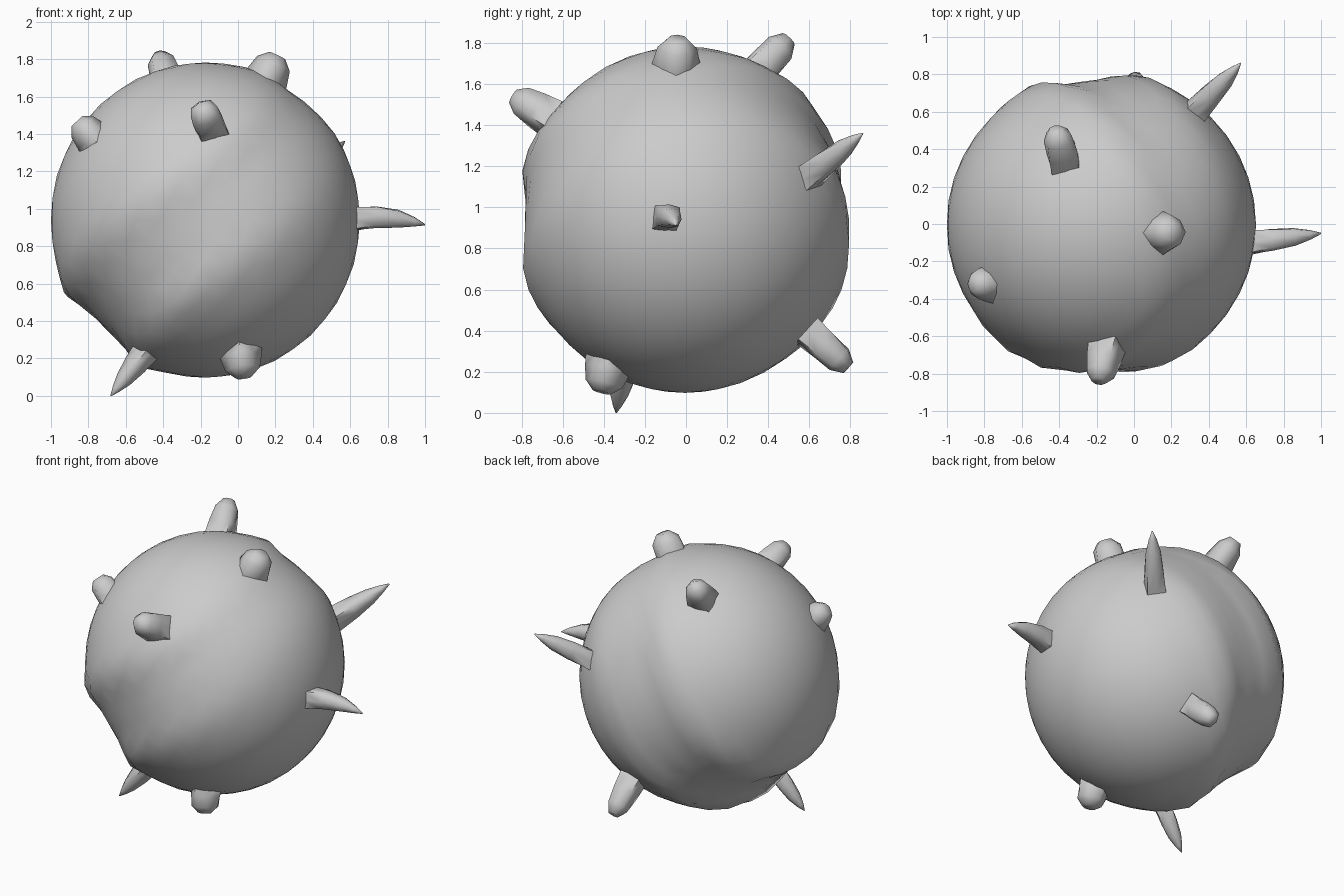
import bpy, bmesh, math
from mathutils import Vector

if "Cube" in bpy.data.objects:
    bpy.data.objects.remove(bpy.data.objects["Cube"])


def finish(bm, name, angle):
    bmesh.ops.recalc_face_normals(bm, faces=bm.faces)
    me = bpy.data.meshes.new(name)
    bm.to_mesh(me)
    bm.free()
    ob = bpy.data.objects.new(name, me)
    bpy.context.collection.objects.link(ob)
    bpy.ops.object.select_all(action='DESELECT')
    ob.select_set(True)
    bpy.context.view_layer.objects.active = ob
    bpy.ops.object.shade_smooth_by_angle(angle=math.radians(angle))
    return ob


# Round body with a shallow band: tilted across the front, steeper on the back,
# fading out on the right
center = Vector((-0.175, -0.005, 0.94))
size = Vector((0.825, 0.815, 0.84))
front_axis = Vector((-0.55, 0, 0.83))
back_axis = Vector((-0.88, 0, 0.47))
bm = bmesh.new()
bmesh.ops.create_icosphere(bm, subdivisions=4, radius=1)
for v in bm.verts:
    d = v.co.normalized()
    k = (d.y + 1) / 2
    axis = front_axis.lerp(back_axis, k).normalized()
    h = abs(d.dot(axis) - 0.1 * k * k)
    s = min(1, max(0, (0.32 - h) / 0.2))
    fade = min(1, max(0, 0.85 - 0.95 * d.x))
    rim = 0.022 * fade * math.exp(-((h - 0.34) / 0.09) ** 2)
    r = 1.003 - 0.055 * fade * s * s * (3 - 2 * s) + rim
    v.co = center + Vector(d[i] * size[i] for i in range(3)) * r
    v.co.x = max(v.co.x, -1)
finish(bm, "body", 60)


# Horn: square at the root, turning round towards the tip
def horn(name, root, tip, radius, corner, sharp=False, bend=(0, 0, 0)):
    root, tip, bend = Vector(root), Vector(tip), Vector(bend)
    ax = (tip - root).normalized()
    root = root - ax * 0.03
    u = Vector(corner)
    u = (u - ax * u.dot(ax)).normalized()
    w = ax.cross(u)
    if sharp:
        rings = [(0, 1, 0), (0.35, 0.84, 0.4), (0.65, 0.6, 0.8), (0.86, 0.3, 1), (1, 0.04, 1)]
    else:
        rings = [(0, 1, 0), (0.4, 0.9, 0.4), (0.78, 0.74, 0.8), (1, 0.36, 1)]
    bm = bmesh.new()
    loops = []
    for t, s, rnd in rings:
        c = root.lerp(tip, t) + bend * (4 * t * (1 - t))
        ring = []
        for i in range(8):
            a = i * math.pi / 4
            k = 1 if i % 2 == 0 else 0.707 + 0.293 * rnd
            ring.append(bm.verts.new(c + (u * math.cos(a) + w * math.sin(a)) * radius * s * k))
        loops.append(ring)
    for a, b in zip(loops, loops[1:]):
        for i in range(8):
            j = (i + 1) % 8
            bm.faces.new((a[i], a[j], b[j], b[i]))
    bm.faces.new(loops[0])
    bm.faces.new(loops[-1])
    finish(bm, name, 80)


# Blunt horns
horn("horn_top_back", (-0.37, 0.33, 1.64), (-0.42, 0.50, 1.82), 0.11, (1, -1, 0))
horn("horn_top_right", (0.13, -0.05, 1.65), (0.21, -0.04, 1.82), 0.13, (0, -1, 0))
horn("horn_left", (-0.75, -0.32, 1.35), (-0.86, -0.32, 1.47), 0.11, (0, 0, -1))
horn("horn_front", (-0.15, -0.67, 1.44), (-0.19, -0.84, 1.54), 0.11, (-0.3, 0, -1))
horn("horn_bottom_front", (0.01, -0.37, 0.26), (0.03, -0.41, 0.10), 0.125, (0, -1, 0))
horn("horn_back", (0.0, 0.61, 0.38), (0.01, 0.79, 0.22), 0.10, (1, 1, 1))

# Sharp horns
horn("spike_bottom_left", (-0.50, -0.30, 0.23), (-0.68, -0.34, 0.0), 0.075, (0, -1, 0), True)
horn("spike_right", (0.62, -0.10, 0.94), (1.0, -0.05, 0.915), 0.085, (0, 1.3, 1), True, (0, 0, 0.025))
horn("spike_back_right", (0.34, 0.61, 1.16), (0.57, 0.86, 1.36), 0.085, (1, -1, 1), True)
